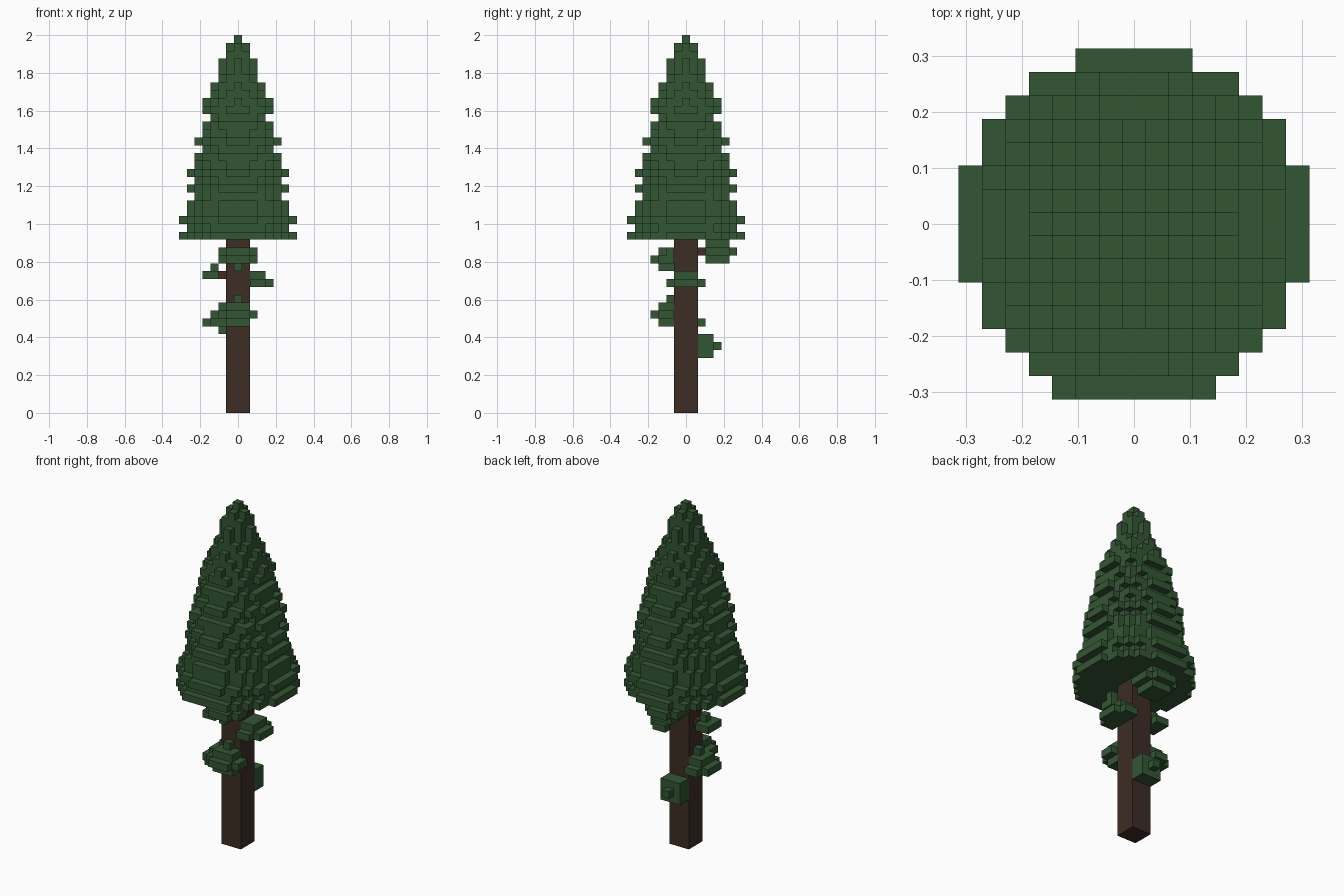
import bpy
import bmesh
from mathutils import Vector

old = bpy.data.objects.get("Cube")
if old:
    bpy.data.objects.remove(old, do_unlink=True)

UNIT = 2 / 48  # edge of one block; the tree is 48 blocks tall


def material(name, colour):
    mat = bpy.data.materials.new(name)
    mat.use_nodes = True
    mat.diffuse_color = (*colour, 1)
    mat.node_tree.nodes["Principled BSDF"].inputs["Base Color"].default_value = (*colour, 1)
    return mat


leaf = material("leaf green", (0.034, 0.092, 0.034))
bark = material("bark brown", (0.045, 0.026, 0.018))


def block_object(name, cells, mat):
    """Skin a set of (x, y, layer) blocks, keeping only the exposed faces."""
    bm = bmesh.new()
    for cell in cells:
        for axis in range(3):
            for sign in (-1, 1):
                step = [0, 0, 0]
                step[axis] = sign
                if tuple(c + s for c, s in zip(cell, step)) in cells:
                    continue
                n = Vector(step)
                u = Vector((n.y, n.z, n.x))
                v = n.cross(u)
                centre = Vector(cell) + Vector((0, 0, 0.5)) + n / 2
                corners = [centre + (u * a + v * b) / 2
                           for a, b in ((-1, -1), (1, -1), (1, 1), (-1, 1))]
                bm.faces.new([bm.verts.new(c * UNIT) for c in corners])
    bmesh.ops.remove_doubles(bm, verts=bm.verts[:], dist=UNIT / 100)
    mesh = bpy.data.meshes.new(name)
    bm.to_mesh(mesh)
    bm.free()
    mesh.materials.append(mat)
    obj = bpy.data.objects.new(name, mesh)
    bpy.context.collection.objects.link(obj)
    return obj


# Trunk: one square post reaching into the crown
bpy.ops.mesh.primitive_cube_add(size=1, location=(0, 0, 12 * UNIT))
trunk = bpy.context.object
trunk.name = "trunk"
trunk.scale = (3 * UNIT, 3 * UNIT, 24 * UNIT)
trunk.data.materials.append(bark)

# Crown: stacked discs of blocks, alternating wide and narrow up to the tip
CROWN_BASE = 22
radii = [7.45, 6.9, 7.3, 6.5, 6.6, 5.9, 6.4, 5.6, 6.2, 5.2, 5.7, 4.7, 5.2,
         4.4, 4.7, 3.8, 4.3, 4.0, 3.2, 3.0, 2.3, 2.0, 2.0, 1.45, 1.0, 0.3]
crown = set()
for k, r in enumerate(radii):
    for x in range(-7, 8):
        for y in range(-7, 8):
            if x * x + y * y <= r * r + 0.01:
                crown.add((x, y, CROWN_BASE + k))
crown |= {(x, -7, CROWN_BASE) for x in range(-3, 4)}
block_object("crown", crown, leaf)


def sprig(name, out, middle, start, base, layers):
    """Leaf cluster on one trunk side; each layer is (side reach, outward reach)."""
    ox, oy = out
    cells = set()
    for k, (side, reach) in enumerate(layers):
        for s in range(-side, side + 1):
            for d in range(-reach, reach + 1):
                inside = (s / (side + 0.45)) ** 2 + (d / (reach + 0.45)) ** 2 <= 1
                if inside and middle + d >= start:
                    m = middle + d
                    cells.add((ox * m - oy * s, oy * m + ox * s, base + k))
    block_object(name, cells, leaf)


FRONT, BACK, LEFT, RIGHT = (0, -1), (0, 1), (1, 0), (-1, 0)
sprig("front_upper_sprig", FRONT, 2, 2, 18, [(0, 1), (2, 2), (2, 1)])
sprig("front_lower_sprig", FRONT, 2, 2, 11, [(1, 1), (2, 2), (1, 1), (0, 0)])
sprig("left_sprig", LEFT, 2, 2, 16, [(2, 2), (1, 1)])
sprig("right_upper_sprig", RIGHT, 3, 3, 17, [(1, 1), (0, 0)])
sprig("right_lower_sprig", RIGHT, 2, 2, 10, [(0, 0), (2, 2), (1, 1), (0, 0)])
sprig("back_upper_sprig", BACK, 4, 3, 19, [(1, 1), (2, 2), (1, 1)])
sprig("back_lower_sprig", BACK, 2, 2, 7, [(1, 1), (1, 2), (1, 1)])

# Bark stubs carrying the two sprigs that stand away from the trunk
block_object("right_branch", {(-2, 0, 17)}, bark)
block_object("back_branch", {(0, 2, 20)}, bark)
